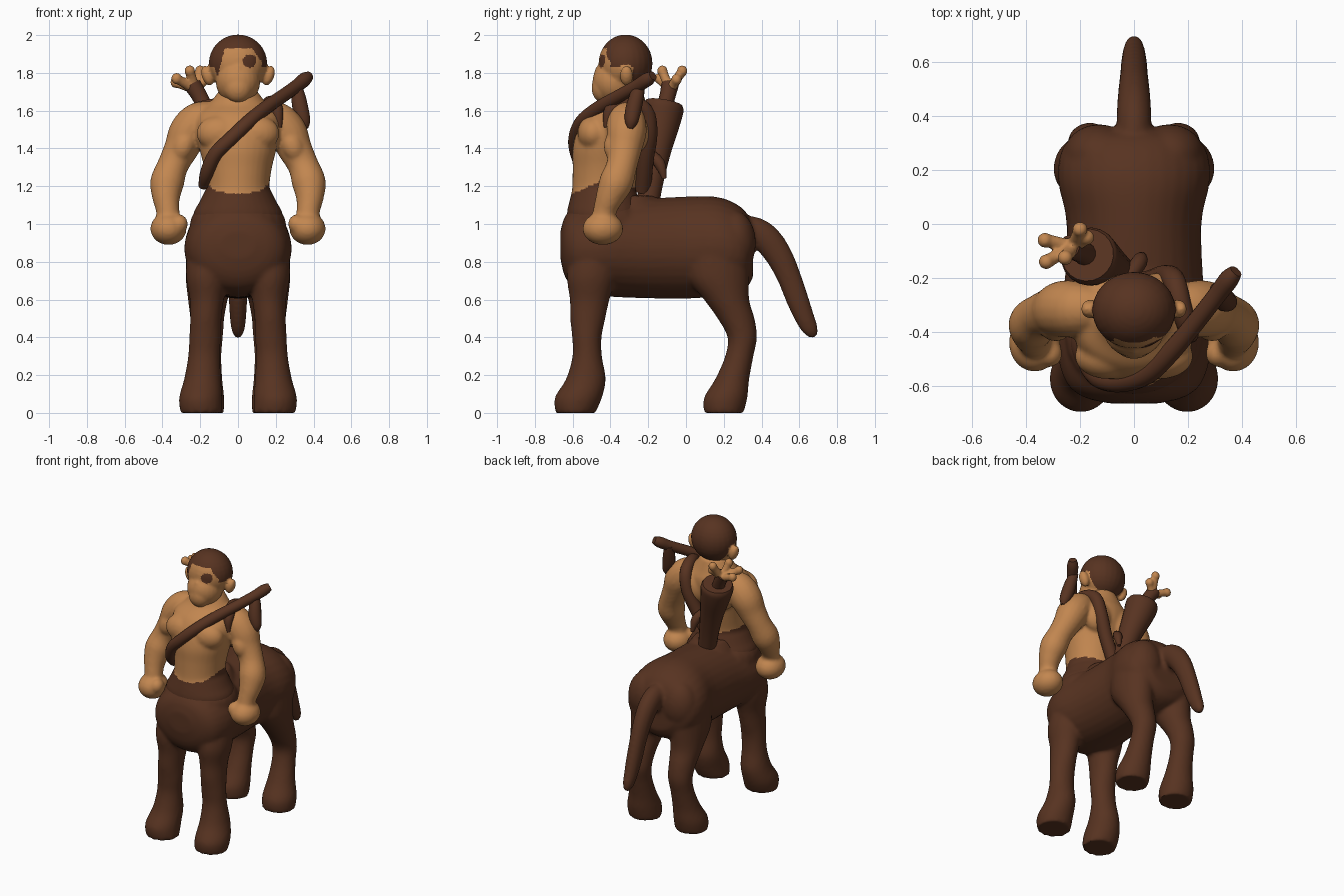
import bpy, bmesh, math
from mathutils import Vector, Matrix


def material(name, rgb):
    m = bpy.data.materials.new(name)
    m.diffuse_color = (*rgb, 1)
    return m


BROWN = material("brown hide", (0.096, 0.033, 0.015))
SKIN = material("tan skin", (0.54, 0.24, 0.08))


def spline(rows, steps=4):
    """Catmull-Rom interpolation of rows of numbers."""
    out = []
    for i in range(len(rows) - 1):
        a, b, c, d = (rows[max(0, min(len(rows) - 1, i + k))] for k in (-1, 0, 1, 2))
        for s in range(steps):
            t = s / steps
            out.append([0.5 * (2 * q + (r - p) * t + (2 * p - 5 * q + 4 * r - u) * t * t
                               + (3 * q - p - 3 * r + u) * t ** 3) for p, q, r, u in zip(a, b, c, d)])
    return out + [list(rows[-1])]


def skin_rings(bm, rings):
    loops = [[bm.verts.new(p) for p in ring] for ring in rings]
    n = len(loops[0])
    for a, b in zip(loops, loops[1:]):
        for i in range(n):
            bm.faces.new((a[i], a[(i + 1) % n], b[(i + 1) % n], b[i]))
    bm.faces.new(loops[0][::-1])
    bm.faces.new(loops[-1])


def loft(bm, rows, axis="z", n=24):
    """Elliptical rings: (x, y, z, r1, r2), lying flat across the axis."""
    rings = []
    for x, y, z, r1, r2 in spline(rows):
        ring = []
        for i in range(n):
            a = math.tau * i / n
            c, s = r1 * math.cos(a), r2 * math.sin(a)
            ring.append((x + c, y + s, z) if axis == "z" else (x + c, y, z + s))
        rings.append(ring)
    skin_rings(bm, rings)


def tube(bm, rows, n=14, squash=1.0):
    """Round tube through (x, y, z, radius) points, free of twist; squash scales it in x."""
    pts = spline(rows)
    rings = []
    u = Vector((.3, .9, .2))
    for i, p in enumerate(pts):
        d = Vector(pts[min(i + 1, len(pts) - 1)][:3]) - Vector(pts[max(i - 1, 0)][:3])
        d.normalize()
        u = (u - d * u.dot(d)).normalized()
        v = d.cross(u)
        ring = [Vector(p[:3]) + p[3] * (u * math.cos(math.tau * k / n) + v * math.sin(math.tau * k / n))
                for k in range(n)]
        rings.append([Vector((p[0] + (q.x - p[0]) * squash, q.y, q.z)) for q in ring])
    skin_rings(bm, rings)


def ball(bm, loc, size, tilt=0):
    m = Matrix.Translation(loc) @ Matrix.Rotation(tilt, 4, "Y") @ Matrix.Diagonal((*size, 1))
    bmesh.ops.create_uvsphere(bm, u_segments=24, v_segments=16, radius=1, matrix=m)


def finish(name, bm, mats, rule=None, voxel=0.0, smooth=3):
    """Make the object; optionally fuse the parts, then colour faces by rule."""
    bmesh.ops.recalc_face_normals(bm, faces=bm.faces)
    me = bpy.data.meshes.new(name)
    bm.to_mesh(me)
    bm.free()
    ob = bpy.data.objects.new(name, me)
    bpy.context.collection.objects.link(ob)
    if voxel:
        r = ob.modifiers.new("fuse", "REMESH")
        r.mode, r.voxel_size = "VOXEL", voxel
        s = ob.modifiers.new("soften", "SMOOTH")
        s.iterations, s.factor = smooth, 0.5
        dg = bpy.context.evaluated_depsgraph_get()
        me = bpy.data.meshes.new_from_object(ob.evaluated_get(dg))
        ob.modifiers.clear()
        ob.data = me
    me.materials.clear()
    for m in mats:
        me.materials.append(m)
    for p in me.polygons:
        p.use_smooth = True
        p.material_index = rule(p.center) if rule else 0
    bpy.context.view_layer.objects.active = ob
    ob.select_set(True)
    bpy.ops.object.shade_smooth_by_angle(angle=math.radians(50))
    ob.select_set(False)


# Horse body: barrel, withers, four legs and tail
bm = bmesh.new()
loft(bm, [(0, -.665, .89, .09, .07), (0, -.64, .88, .19, .16), (0, -.58, .87, .255, .22), (0, -.45, .87, .285, .25),
          (0, -.25, .87, .26, .262), (0, 0, .875, .25, .27), (0, .15, .88, .28, .265), (0, .25, .87, .275, .245),
          (0, .32, .86, .235, .2), (0, .355, .85, .15, .13)], "y", 32)
loft(bm, [(0, -.40, .8, .27, .24), (0, -.42, 1.0, .255, .23), (0, -.42, 1.07, .225, .2), (0, -.42, 1.12, .17, .15)])
loft(bm, [(0, -.33, .95, .2, .2), (0, -.31, 1.08, .16, .18), (0, -.3, 1.15, .11, .13)])
for s in (-1, 1):
    loft(bm, [(s * .193, -.585, 0, .112, .105), (s * .198, -.57, .08, .114, .125), (s * .187, -.53, .18, .098, .105),
              (s * .18, -.523, .3, .084, .078), (s * .174, -.525, .4, .084, .078), (s * .17, -.52, .5, .083, .093),
              (s * .165, -.51, .6, .09, .105), (s * .165, -.5, .72, .11, .13), (s * .15, -.48, .85, .12, .13)])
    loft(bm, [(s * .185, .2, 0, .11, .105), (s * .185, .21, .08, .112, .115), (s * .175, .245, .18, .092, .09),
              (s * .168, .282, .3, .08, .075), (s * .163, .298, .4, .083, .078), (s * .163, .265, .5, .09, .098),
              (s * .16, .215, .6, .105, .12), (s * .155, .17, .72, .122, .165), (s * .15, .17, .88, .125, .17)])
    ball(bm, (s * .13, .255, .9), (.13, .115, .17))
tube(bm, [(0, .24, .96, .07), (0, .34, .965, .078), (0, .42, .925, .078), (0, .49, .835, .072), (0, .545, .72, .064),
          (0, .59, .6, .06), (0, .63, .5, .052), (0, .66, .44, .042), (0, .685, .405, .02)], 18, .82)
finish("horse_body", bm, [BROWN], voxel=.013, smooth=4)

# Upper body: torso, chest, shoulders, arms, fists and neck
bm = bmesh.new()
loft(bm, [(0, -.43, 1.0, .235, .2), (0, -.43, 1.06, .235, .2), (0, -.432, 1.11, .208, .188),
          (0, -.433, 1.16, .183, .174), (0, -.435, 1.2, .167, .167), (0, -.425, 1.3, .18, .175),
          (0, -.415, 1.4, .205, .185), (0, -.385, 1.5, .225, .19), (0, -.36, 1.58, .215, .17),
          (0, -.335, 1.64, .15, .125), (0, -.33, 1.72, .09, .095)], n=32)
for s in (-1, 1):
    ball(bm, (s * .095, -.49, 1.48), (.125, .085, .095))
    ball(bm, (s * .1, -.26, 1.5), (.11, .08, .12))
    tube(bm, [(s * .11, -.31, 1.58, .07), (s * .2, -.315, 1.55, .1), (s * .26, -.315, 1.485, .106),
              (s * .3, -.325, 1.4, .092), (s * .345, -.34, 1.31, .082), (s * .375, -.37, 1.22, .09),
              (s * .38, -.405, 1.14, .074), (s * .372, -.43, 1.07, .062), (s * .365, -.44, .99, .07)], 18)
    ball(bm, (s * .29, -.375, 1.41), (.06, .06, .085), s * -.4)
    ball(bm, (s * .368, -.44, .975), (.096, .108, .086))
    ball(bm, (s * .31, -.48, 1.0), (.045, .05, .05))
finish("upper_body", bm, [SKIN, BROWN], voxel=.011, smooth=5,
       rule=lambda c: int(abs(c.x) < .25 and c.z < 1.16 + 1.2 * c.x * c.x + max(0, min(.03, (c.y + .56) * .3))))


# Head with hair cap, nose, jaw and ears
def hair(c):
    if c.y < -.4 and math.hypot((c.x - .062) / .036, (c.z - 1.863) / .036) < 1:
        return 1                       # eye patch
    if abs(c.x) > .15 and c.z < 1.845:
        return 0                       # ears
    if c.y < -.40:
        if c.x < -.07:
            return int(c.z > 1.79 and c.z > 1.93 - (-.07 - c.x) * 4)
        return int(c.z > 1.93 - max(0, c.x - .075) * 1.4)
    if c.y < -.28:
        return int(c.z > 1.83)
    return int(c.z > 1.72)


bm = bmesh.new()
ball(bm, (0, -.32, 1.85), (.155, .143, .153))
ball(bm, (0, -.375, 1.755), (.118, .12, .122))
ball(bm, (0, -.44, 1.72), (.075, .06, .078))
ball(bm, (0, -.45, 1.8), (.03, .035, .045))
for s in (-1, 1):
    ball(bm, (s * .162, -.315, 1.785), (.03, .035, .055), s * .35)
finish("head", bm, [SKIN, BROWN], hair, voxel=.009, smooth=4)

# Bow across the chest with its hanging end
bm = bmesh.new()
tube(bm, [(-.185, -.47, 1.2, .025), (-.165, -.53, 1.27, .036), (-.12, -.575, 1.37, .038), (-.04, -.585, 1.45, .038),
          (.05, -.555, 1.535, .038), (.14, -.47, 1.61, .037), (.24, -.35, 1.68, .035), (.31, -.26, 1.73, .035),
          (.352, -.205, 1.765, .037), (.378, -.175, 1.785, .025)])
tube(bm, [(.305, -.24, 1.74, .025), (.318, -.26, 1.68, .038), (.333, -.28, 1.6, .042), (.35, -.29, 1.54, .034),
          (.358, -.295, 1.505, .014)])
finish("bow", bm, [BROWN])

# Strap over the shoulder and down the back
bm = bmesh.new()
tube(bm, [(.218, -.42, 1.51, .015), (.205, -.4, 1.6, .035), (.175, -.31, 1.64, .04), (.15, -.215, 1.6, .042),
          (.12, -.195, 1.48, .044), (.06, -.215, 1.34, .044), (-.02, -.23, 1.18, .044)])
tube(bm, [(-.02, -.2, 1.38, .025), (.02, -.14, 1.32, .03), (.03, -.115, 1.24, .012)])
finish("back_strap", bm, [BROWN])

# Quiver leaning on the back, with arrow bundle
bm = bmesh.new()
tube(bm, [(-.03, -.2, 1.12, .06), (-.06, -.18, 1.25, .066), (-.1, -.155, 1.4, .08), (-.145, -.13, 1.54, .1),
          (-.165, -.12, 1.61, .108), (-.172, -.115, 1.64, .098)], 20)
tube(bm, [(-.17, -.12, 1.6, .045), (-.2, -.1, 1.67, .042), (-.24, -.085, 1.735, .046)])
finish("quiver", bm, [BROWN])

# Arrow fletchings fanning out of the quiver
bm = bmesh.new()
base = (-.225, -.085, 1.71, .028)
for x, y, z in ((-.2, -.02, 1.81), (-.33, -.06, 1.75), (-.325, -.14, 1.77), (-.255, -.125, 1.81), (-.175, -.05, 1.765)):
    tube(bm, [base, ((x + base[0]) / 2, (y + base[1]) / 2, (z + base[2]) / 2, .025), (x, y, z, .026)], 10)
    ball(bm, (x, y, z), (.028, .028, .03))
finish("arrow_fletchings", bm, [SKIN], voxel=.008, smooth=2)
